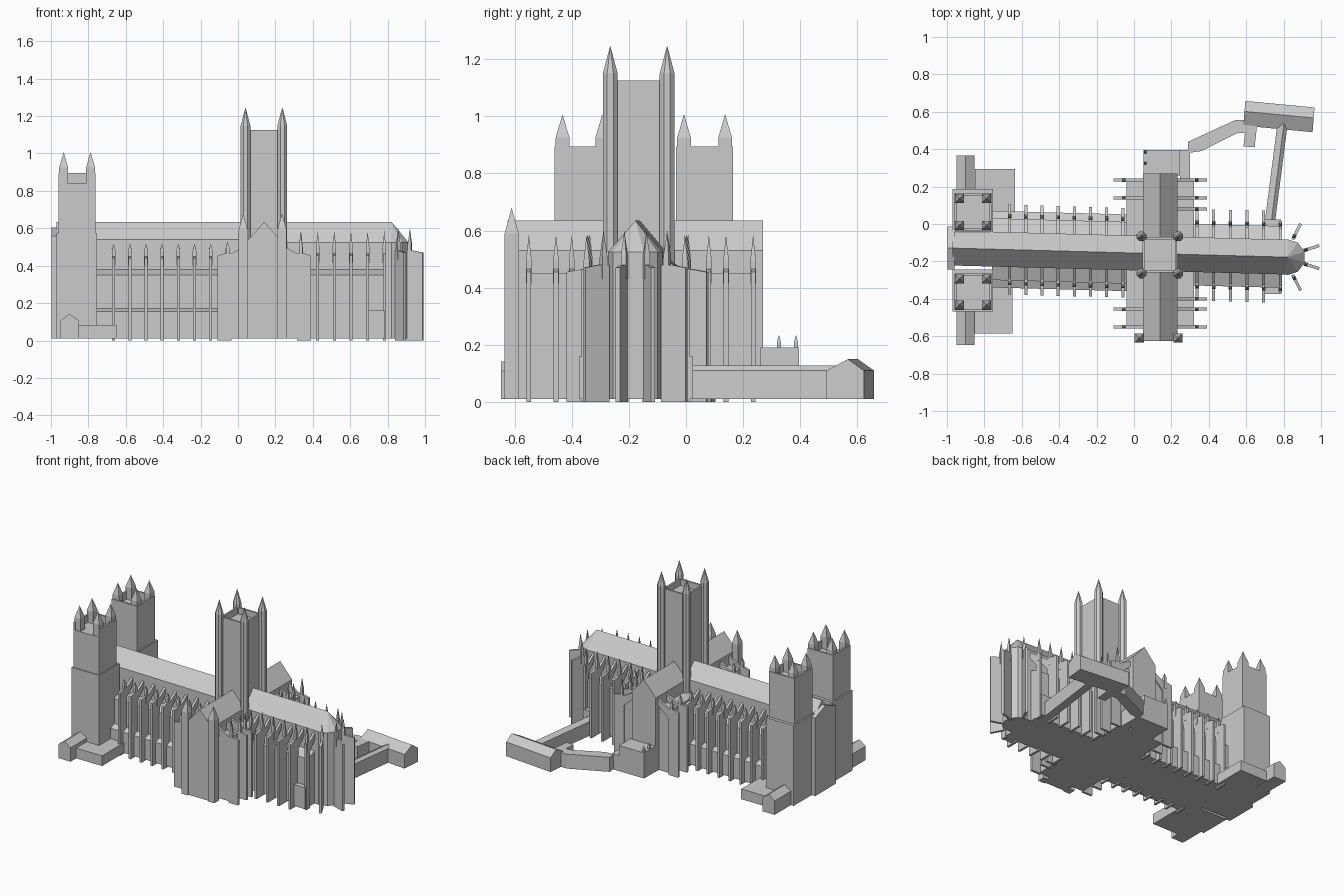
import bpy
import bmesh
from math import sin, cos, pi, radians
from mathutils import Vector, Matrix

cube = bpy.data.objects.get("Cube")
if cube:
    bpy.data.objects.remove(cube)

stone = bpy.data.materials.new("grey_stone")
stone.use_nodes = True
GREY = (0.6, 0.6, 0.6, 1)
stone.diffuse_color = GREY
stone.node_tree.nodes["Principled BSDF"].inputs["Base Color"].default_value = GREY

SLOPE = -0.027          # the main axis is slightly skewed


def axis(x):
    return -0.155 + SLOPE * x


def finish(name, bm):
    bmesh.ops.recalc_face_normals(bm, faces=bm.faces)
    mesh = bpy.data.meshes.new(name)
    bm.to_mesh(mesh)
    bm.free()
    mesh.materials.append(stone)
    obj = bpy.data.objects.new(name, mesh)
    bpy.context.collection.objects.link(obj)
    return obj


def sweep(name, points, vec):
    """Extrude a closed planar outline along a vector."""
    bm = bmesh.new()
    face = bm.faces.new([bm.verts.new(p) for p in points])
    new = bmesh.ops.extrude_face_region(bm, geom=[face])["geom"]
    bmesh.ops.translate(bm, vec=vec, verts=[v for v in new if isinstance(v, bmesh.types.BMVert)])
    bm.faces.ensure_lookup_table()
    return finish(name, bm)


def plan(name, outline, z0, z1):
    return sweep(name, [(x, y, z0) for x, y in outline], (0, 0, z1 - z0))


def box(name, x0, x1, y0, y1, z0, z1):
    return plan(name, [(x0, y0), (x1, y0), (x1, y1), (x0, y1)], z0, z1)


def mirrored(half):
    """Complete a half outline given as (offset, height) from bottom to top."""
    return half + [(-o, z) for o, z in reversed(half) if o > 0]


def along_axis(name, x0, x1, half):
    pts = [(x0, axis(x0) + o, z) for o, z in mirrored(half)]
    return sweep(name, pts, (x1 - x0, SLOPE * (x1 - x0), 0))


def along_y(name, xc, y0, y1, half):
    return sweep(name, [(xc + o, y0, z) for o, z in mirrored(half)], (0, y1 - y0, 0))


def pinnacle(name, x, y, r, z0, z1, tip, sides=4, turn=pi / 4):
    """Straight shaft with a pointed cap."""
    bm = bmesh.new()
    ring = [(x + r * cos(turn + 2 * pi * i / sides), y + r * sin(turn + 2 * pi * i / sides))
            for i in range(sides)]
    low = [bm.verts.new((a, b, z0)) for a, b in ring]
    high = [bm.verts.new((a, b, z1)) for a, b in ring]
    top = bm.verts.new((x, y, tip))
    bm.faces.new(low)
    for i in range(sides):
        j = (i + 1) % sides
        bm.faces.new((low[i], low[j], high[j], high[i]))
        bm.faces.new((high[i], high[j], top))
    return finish(name, bm)


def buttress(name, x, y, angle, wall, pin, outer, z, tip, flier=True):
    """Fin with a pinnacle, and a sloping flier back to the wall."""
    d = Vector((cos(angle), sin(angle), 0))
    t = Vector((-d.y, d.x, 0)) * 0.016
    origin = Vector((x, y, 0)) - t / 2
    prof = [(pin - 0.02, 0), (outer, 0), (outer, z - 0.01), (pin + 0.02, z), (pin - 0.02, z)]
    if flier:
        prof += [(wall, z + 0.05), (wall, z + 0.01), (pin - 0.02, z - 0.07)]
    sweep(name, [origin + d * r + Vector((0, 0, h)) for r, h in prof], t)
    p = Vector((x, y, 0)) + d * pin
    pinnacle(name + "_pinnacle", p.x, p.y, 0.014, z - 0.05, z + 0.03, tip, 4, angle + pi / 4)


def parapet(name, x0, x1, y0, y1, z0, z1, south=True):
    w = 0.012
    box(name + "_west", x0, x0 + w, y0, y1, z0, z1)
    box(name + "_east", x1 - w, x1, y0, y1, z0, z1)
    box(name + "_north", x0 + w, x1 - w, y1 - w, y1, z0, z1)
    if south:
        box(name + "_south", x0 + w, x1 - w, y0, y0 + w, z0, z1)


# Nave and choir, each with a pitched roof
along_axis("nave", -0.97, 0.05, [(0.093, 0.01), (0.093, 0.54), (0, 0.635)])
along_axis("choir", 0.22, 0.82, [(0.093, 0.01), (0.093, 0.525), (0, 0.635)])
along_axis("nave_aisles", -0.76, 0.0, [(0.205, 0.01), (0.205, 0.155), (0.165, 0.172),
                                       (0.165, 0.35), (0.09, 0.38)])
along_axis("choir_aisles", 0.3, 0.785, [(0.165, 0.01), (0.165, 0.35), (0.09, 0.38)])

# Rounded east end
pinnacle("apse", 0.82, axis(0.82), 0.096, 0.01, 0.525, 0.635, 10, pi / 10)
for deg in (-63, -18, 18, 63):
    buttress("apse_buttress", 0.80, axis(0.82), radians(deg), 0.08, 0.125, 0.2, 0.48, 0.6, False)

# Flying buttresses on both sides
for side, up in (("north", 1), ("south", -1)):
    for i in range(8):
        x = -0.665 + 0.0865 * i
        buttress(side + "_nave_buttress", x, axis(x), up * pi / 2, 0.085, 0.18, 0.24, 0.45, 0.52)
    for i in range(6):
        x = 0.337 + 0.089 * i
        outer = 0.245 if i < 5 else 0.19
        buttress(side + "_choir_buttress", x, axis(x), up * pi / 2, 0.085, 0.172, outer, 0.465, 0.585)
    yc = axis(0.75) + up * 0.175
    box(side + "_choir_chapel", 0.7, 0.785, yc - 0.025, yc + 0.025, 0.01, 0.16)

# Transept with gable roof, side aisles and fins
along_y("transept", 0.14, -0.625, 0.27, [(0.093, 0.01), (0.093, 0.53), (0, 0.635)])
box("transept_aisles", -0.04, 0.32, -0.555, 0.235, 0.01, 0.45)
for y in (-0.55, -0.455, -0.4, 0.08, 0.14, 0.235):
    buttress("transept_east_buttress", 0.14, y, 0, 0.085, 0.195, 0.25, 0.465, 0.585)
    if y not in (-0.4, 0.08):
        buttress("transept_west_buttress", 0.14, y, pi, 0.085, 0.195, 0.25, 0.465, 0.53)
for x in (0.028, 0.235):
    pinnacle("transept_turret", x, -0.61, 0.035, 0.01, 0.59, 0.68)

# North porch
box("north_porch", 0.05, 0.245, 0.26, 0.395, 0.01, 0.19)
box("north_porch_passage", 0.245, 0.3, 0.23, 0.395, 0.01, 0.12)
for y in (0.325, 0.385):
    pinnacle("porch_pinnacle", 0.06, y, 0.01, 0.18, 0.21, 0.235)

# Central tower with corner turrets
box("central_tower", 0.045, 0.23, -0.26, -0.07, 0.01, 1.08)
parapet("central_parapet", 0.045, 0.23, -0.26, -0.07, 1.08, 1.125)
for x in (0.04, 0.237):
    for y in (-0.265, -0.066):
        pinnacle("central_turret", x, y, 0.028, 0.4, 1.15, 1.247, 8, pi / 8)

# West towers and west front
for side, y0, y1 in (("north", -0.035, 0.165), ("south", -0.46, -0.285 + 0.02)):
    box(side + "_tower_base", -0.97, -0.755, y0 - 0.008, y1 + 0.022, 0.01, 0.575)
    box(side + "_tower", -0.96, -0.762, y0, y1, 0.57, 0.84)
    parapet(side + "_tower_parapet", -0.96, -0.762, y0, y1, 0.84, 0.895, side == "north")
    for x in (-0.932, -0.788):
        for y in (y0 + 0.028, y1 - 0.028):
            pinnacle(side + "_tower_pinnacle", x, y, 0.034, 0.83, 0.925, 1.007)
along_axis("west_front", -0.998, -0.96, [(0.115, 0.01), (0.115, 0.56), (0, 0.605)])

# Low annexes beside the west towers
for side, y0, y1 in (("south", -0.647, -0.45), ("north", 0.17, 0.367)):
    along_y(side + "_annex", -0.9, y0, y1, [(0.048, 0.01), (0.048, 0.108), (0, 0.142)])
box("south_low_annex", -0.86, -0.65, -0.585, -0.33, 0.01, 0.082)
box("north_low_annex", -0.85, -0.637, 0.04, 0.295, 0.01, 0.082)

# Chapter hall and its covered passages
hall = [(-0.066, 0.01), (0.066, 0.01), (0.066, 0.11), (0.01, 0.15), (-0.066, 0.11)]
sweep("chapter_hall", [(0.59 + 0.08 * o, 0.592 + o, z) for o, z in hall], (0.37, -0.035, 0))
plan("west_passage", [(0.29, 0.38), (0.36, 0.39), (0.55, 0.485), (0.62, 0.49), (0.62, 0.555),
                      (0.54, 0.555), (0.29, 0.44)], 0.01, 0.112)
plan("hall_stub", [(0.585, 0.415), (0.645, 0.41), (0.66, 0.55), (0.6, 0.55)], 0.01, 0.112)
sweep("east_passage", [(0.70, 0.018, 0.01), (0.755, 0.018, 0.01), (0.755, 0.018, 0.11),
                       (0.735, 0.018, 0.127), (0.70, 0.018, 0.11)], (0.067, 0.52, 0))
